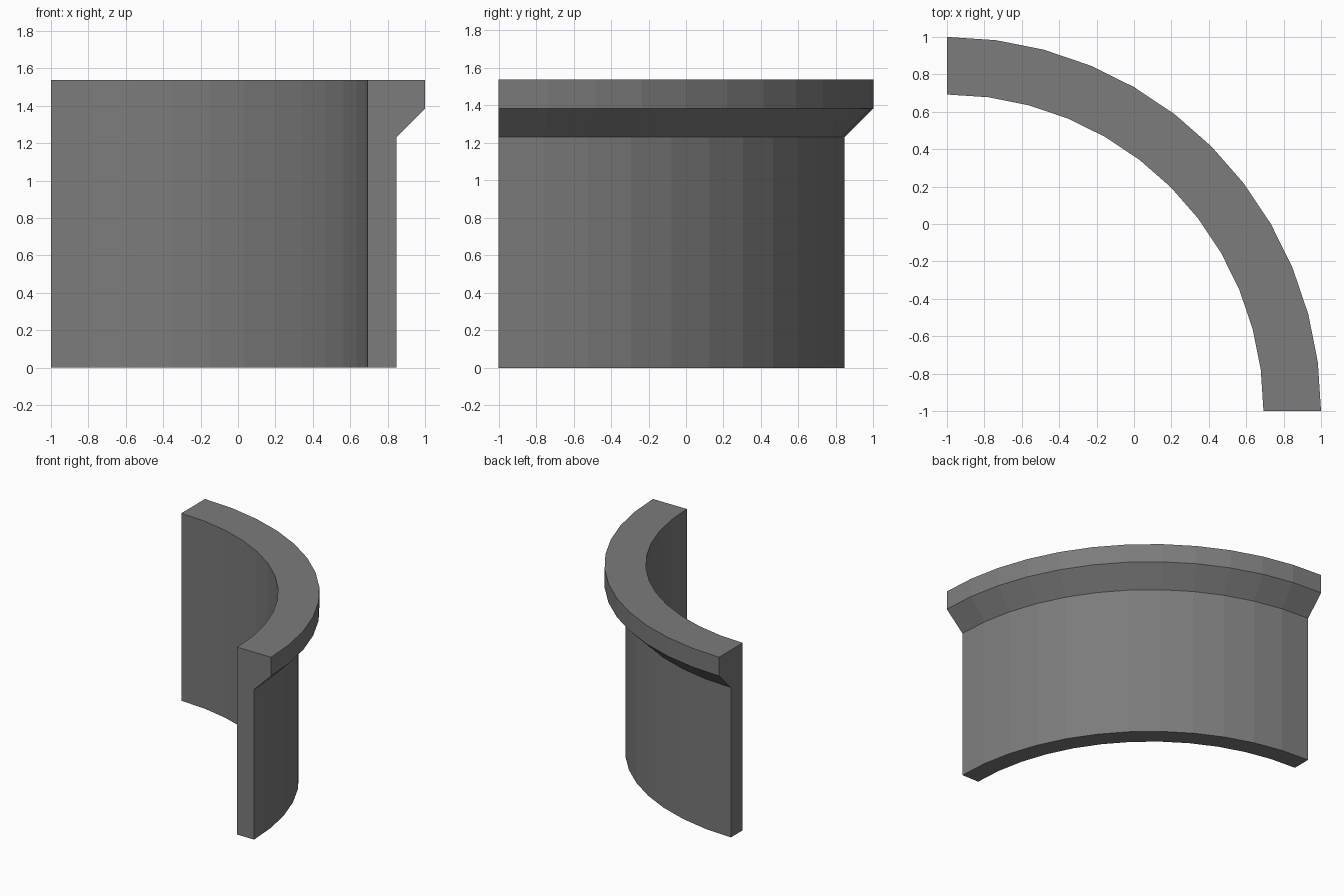
import bpy, bmesh
from math import sin, cos, pi

if "Cube" in bpy.data.objects:
    bpy.data.objects.remove(bpy.data.objects["Cube"])

SEGMENTS = 12          # facets in the quarter turn
CENTRE = -1.0          # arc centre on both x and y
U = 2 / 13             # wall thickness

# Wall cross-section as (radius, height): straight wall with a chamfered lip
profile = [(11 * U, 0), (12 * U, 0), (12 * U, 8 * U),
           (13 * U, 9 * U), (13 * U, 10 * U), (11 * U, 10 * U)]

bm = bmesh.new()
rings = []
for i in range(SEGMENTS + 1):
    a = i / SEGMENTS * pi / 2
    rings.append([bm.verts.new((CENTRE + r * cos(a), CENTRE + r * sin(a), z))
                  for r, z in profile])

# Swept sides
n = len(profile)
for a, b in zip(rings, rings[1:]):
    for j in range(n):
        k = (j + 1) % n
        bm.faces.new((a[j], a[k], b[k], b[j]))

# End caps
bm.faces.new(rings[0])
bm.faces.new(rings[-1])
bmesh.ops.recalc_face_normals(bm, faces=bm.faces)

mesh = bpy.data.meshes.new("curved_wall")
bm.to_mesh(mesh)
bm.free()

# Dark grey finish
dark = bpy.data.materials.new("dark_grey")
dark.diffuse_color = (0.2, 0.2, 0.2, 1)
dark.use_nodes = True
dark.node_tree.nodes["Principled BSDF"].inputs["Base Color"].default_value = dark.diffuse_color
mesh.materials.append(dark)

wall = bpy.data.objects.new("curved_wall", mesh)
bpy.context.collection.objects.link(wall)
